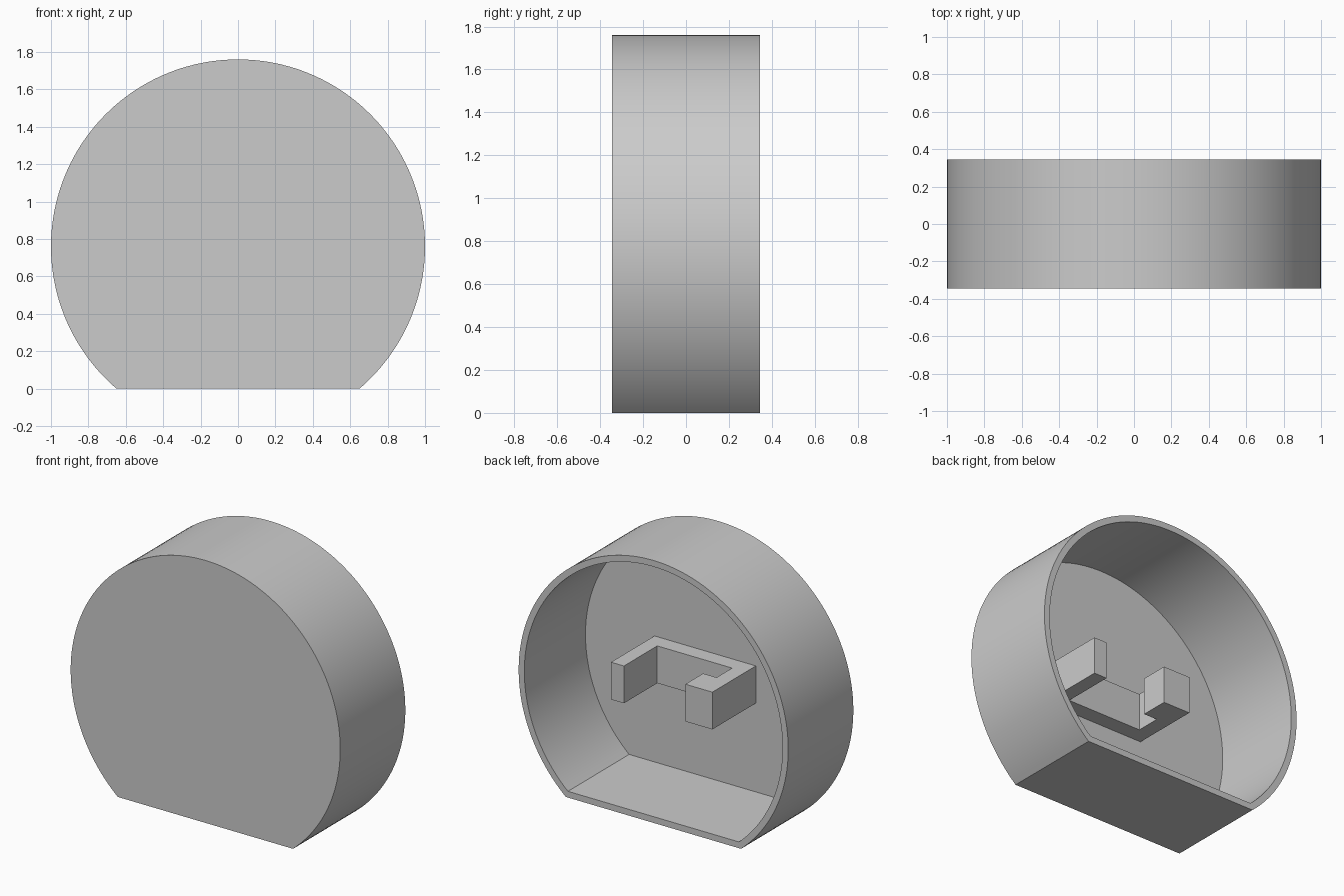
import bpy
import bmesh
import math

WALL = 0.042        # thickness of rim, floor and front plate
CENTRE_Z = 0.76     # height of the round body's axis
DEPTH = 0.345       # half depth of the body
SEGMENTS = 128

cube = bpy.data.objects.get("Cube")
if cube:
    bpy.data.objects.remove(cube, do_unlink=True)

grey = bpy.data.materials.new("light grey")
grey.use_nodes = True
colour = (0.6, 0.6, 0.6, 1)
grey.diffuse_color = colour
grey.node_tree.nodes["Principled BSDF"].inputs["Base Color"].default_value = colour


def finish(name, bm):
    """Turn a bmesh into a named, coloured object."""
    bmesh.ops.recalc_face_normals(bm, faces=bm.faces)
    mesh = bpy.data.meshes.new(name)
    bm.to_mesh(mesh)
    bm.free()
    mesh.materials.append(grey)
    obj = bpy.data.objects.new(name, mesh)
    bpy.context.collection.objects.link(obj)
    return obj


def flat_bottomed_circle(inset):
    """Outline in x, z of a circle cut off by a level floor."""
    radius = 1 - inset
    start = -math.asin((CENTRE_Z - inset) / radius)
    sweep = math.pi - 2 * start
    angles = [start + sweep * i / SEGMENTS for i in range(SEGMENTS + 1)]
    return [(radius * math.cos(a), CENTRE_Z + radius * math.sin(a)) for a in angles]


# Housing: closed at the front, hollow and open at the back
bm = bmesh.new()
outer, inner = flat_bottomed_circle(0), flat_bottomed_circle(WALL)
stages = [(outer, -DEPTH), (outer, DEPTH), (inner, DEPTH), (inner, -DEPTH + WALL)]
rings = [[bm.verts.new((x, y, z)) for x, z in outline] for outline, y in stages]
for a, b in zip(rings, rings[1:]):
    for i in range(len(a)):
        j = (i + 1) % len(a)
        bm.faces.new((a[i], a[j], b[j], b[i]))
bm.faces.new(rings[0])
bm.faces.new(rings[-1])
housing = finish("housing", bm)
bpy.ops.object.select_all(action="DESELECT")
housing.select_set(True)
bpy.context.view_layer.objects.active = housing
bpy.ops.object.shade_smooth_by_angle(angle=math.radians(25))

# Hooked bracket: a bar on the plate, two arms, and a lip on one arm
plate_y = -DEPTH + WALL
hook = [(0.446, plate_y), (0.446, 0.158), (0.35, 0.158), (0.35, -0.195),
        (-0.206, -0.195), (-0.206, -0.03), (-0.106, -0.03), (-0.106, 0.158),
        (-0.306, 0.158), (-0.306, plate_y)]
bm = bmesh.new()
base = bm.faces.new([bm.verts.new((x, y, 0.637)) for x, y in hook])
top = bmesh.ops.extrude_face_region(bm, geom=[base])["geom"]
bmesh.ops.translate(bm, vec=(0, 0, 0.25),
                    verts=[v for v in top if isinstance(v, bmesh.types.BMVert)])
finish("hooked_bracket", bm)
